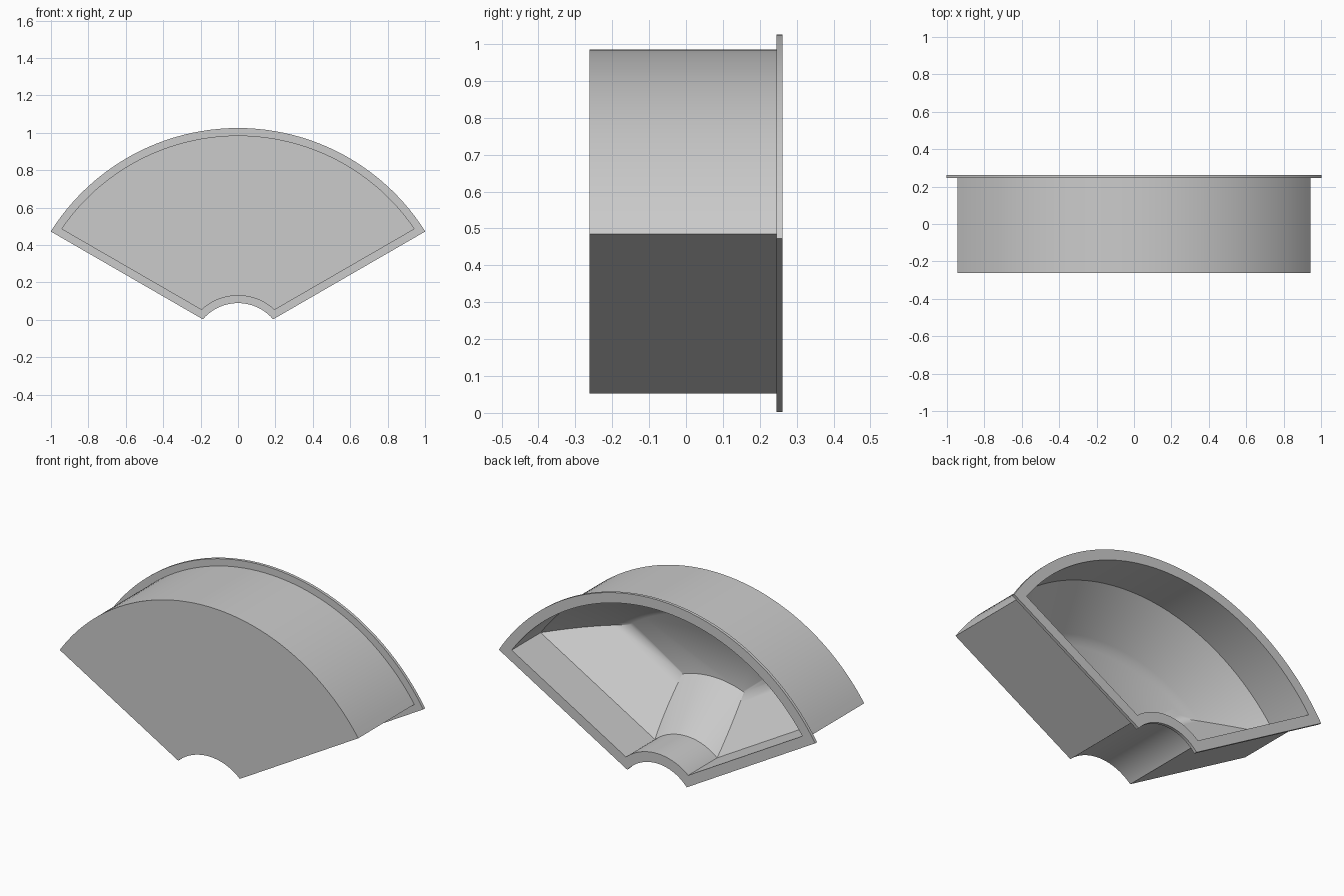
import bpy, bmesh, math

if "Cube" in bpy.data.objects:
    bpy.data.objects.remove(bpy.data.objects["Cube"])

# Sector outline, concentric arcs about (0, CZ); sides are parallel to 30 degree lines
CZ, R_OUT, R_IN, SIDE = -0.158, 1.183, 0.247, 0.045
SEG = 48
FLOOR_Y, RIM_Y, FRONT_Y = -0.245, 0.262, -0.262


def outline(d, y):
    """Closed loop of the sector outline inset by d, at depth y."""
    pts = []
    for r, sign in ((R_OUT - d, 1), (R_IN + d, -1)):
        half = math.acos((SIDE + d) / r) - math.radians(30)
        for i in range(SEG + 1):
            a = sign * half * (2 * i / SEG - 1)
            pts.append((r * math.sin(a), y, CZ + r * math.cos(a)))
    return pts


# Front wall, outer walls, flange, inner walls, sloped hopper sides, floor
WALL, SLOPE = 0.057, 0.245
sections = [(0.04, FRONT_Y), (0.04, 0.245), (0, 0.245), (0, RIM_Y),
            (WALL, RIM_Y), (WALL, 0.0)]
sections += [(WALL + SLOPE * k / 6, FLOOR_Y * k / 6) for k in range(1, 7)]

bm = bmesh.new()
rings = [[bm.verts.new(p) for p in outline(d, y)] for d, y in sections]
for a, b in zip(rings, rings[1:]):
    n = len(a)
    for i in range(n):
        j = (i + 1) % n
        bm.faces.new((a[i], a[j], b[j], b[i]))
bm.faces.new(rings[0])
bm.faces.new(rings[-1])
bmesh.ops.recalc_face_normals(bm, faces=bm.faces)

mesh = bpy.data.meshes.new("sector_tray")
bm.to_mesh(mesh)
bm.free()
tray = bpy.data.objects.new("sector_tray", mesh)
bpy.context.collection.objects.link(tray)

grey = bpy.data.materials.new("light_grey")
grey.diffuse_color = (0.6, 0.6, 0.6, 1)
grey.use_nodes = True
grey.node_tree.nodes["Principled BSDF"].inputs["Base Color"].default_value = grey.diffuse_color
mesh.materials.append(grey)

bpy.context.view_layer.objects.active = tray
tray.select_set(True)
bpy.ops.object.shade_smooth_by_angle(angle=math.radians(28))

# Floor blends softly into the slopes, except at the small inner arc
for e in mesh.edges:
    ends = [mesh.vertices[v].co for v in e.vertices]
    if all(abs(c.y - FLOOR_Y) < 1e-4 for c in ends):
        if any(math.hypot(c.x, c.z - CZ) > R_IN + WALL + SLOPE + 0.01 for c in ends):
            e.use_edge_sharp = False
